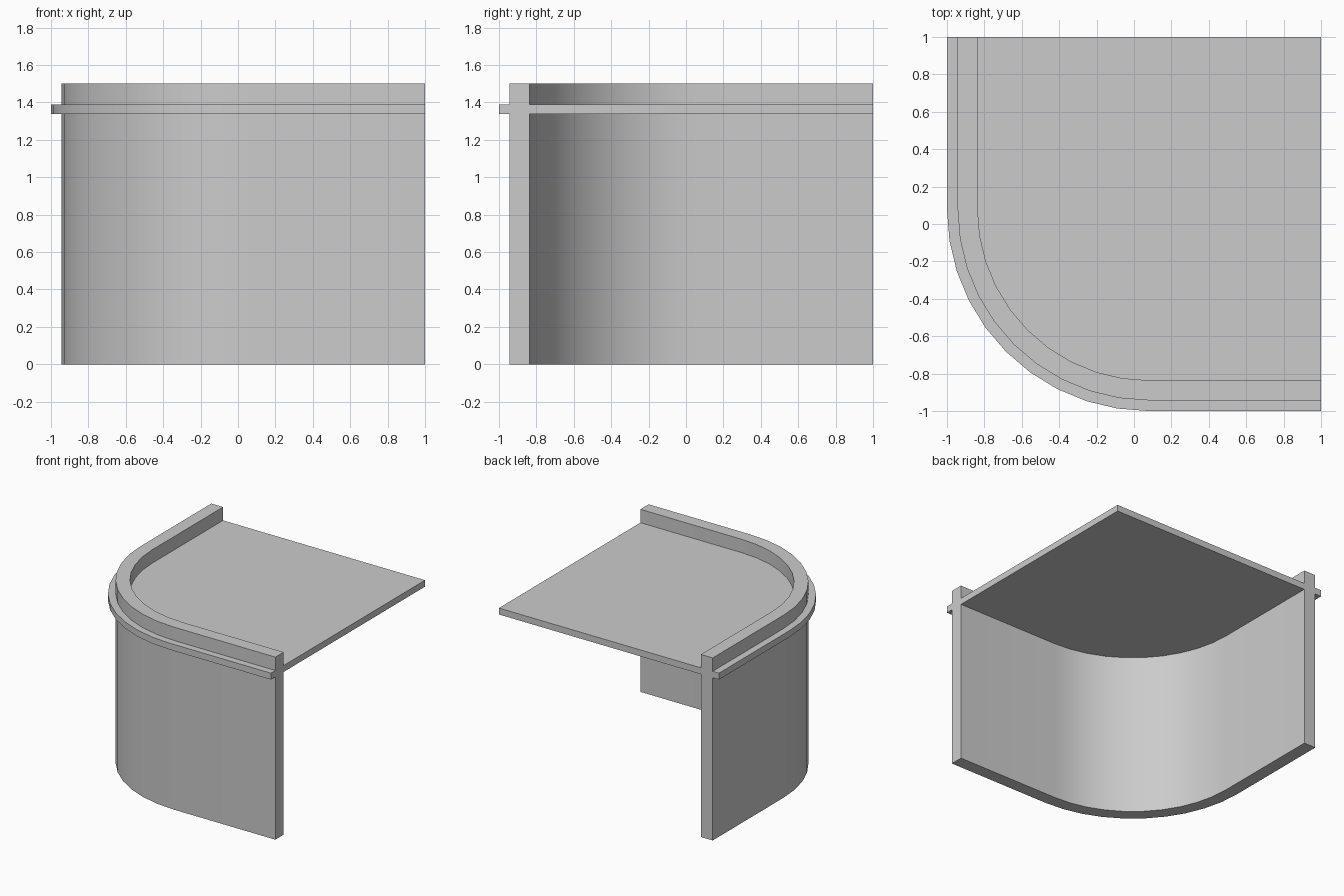
import bpy, bmesh, math

if "Cube" in bpy.data.objects:
    bpy.data.objects.remove(bpy.data.objects["Cube"])

CENTRE = 0.08                      # centre of the rounded corner (x and y)
EDGE, OUT, INN = -1.0, -0.943, -0.836   # ledge rim, wall outside, wall inside
ZB, ZT, TOP = 1.337, 1.39, 1.5     # slab underside, slab top, wall top
STEPS = 10                         # facets in the quarter turn


def path(offset):
    """Plan outline at one offset: straight run, quarter arc, straight run."""
    r = CENTRE - offset
    arc = []
    for i in range(STEPS + 1):
        a = math.radians(90) * i / STEPS
        arc.append((CENTRE - r * math.cos(a), CENTRE - r * math.sin(a)))
    return [(offset, 1.0)] + arc + [(1.0, offset)]


# Cross-shaped wall section: lower wall, outer ledge, upper lip
section = [(INN, ZB), (INN, 0), (OUT, 0), (OUT, ZB), (EDGE, ZB),
           (EDGE, ZT), (OUT, ZT), (OUT, TOP), (INN, TOP), (INN, ZT)]

bm = bmesh.new()
rails = [[bm.verts.new((x, y, z)) for x, y in path(o)] for o, z in section]

# Wall and ledge swept around the corner
for a, b in zip(rails, rails[1:]):
    for i in range(len(a) - 1):
        bm.faces.new((a[i], a[i + 1], b[i + 1], b[i]))

# Floor slab inside the wall
corner_low = bm.verts.new((1, 1, ZB))
corner_high = bm.verts.new((1, 1, ZT))
bm.faces.new(rails[0] + [corner_low])
bm.faces.new(rails[-1] + [corner_high])

# Flat cut ends through wall and slab
for end in (0, -1):
    bm.faces.new([r[end] for r in rails] + [corner_high, corner_low])

bmesh.ops.recalc_face_normals(bm, faces=bm.faces)
mesh = bpy.data.meshes.new("rounded_corner_wall_and_floor")
bm.to_mesh(mesh)
bm.free()
obj = bpy.data.objects.new("rounded_corner_wall_and_floor", mesh)
bpy.context.collection.objects.link(obj)

# Smooth curve, sharp edges
bpy.context.view_layer.objects.active = obj
obj.select_set(True)
bpy.ops.object.shade_smooth_by_angle(angle=math.radians(30))
